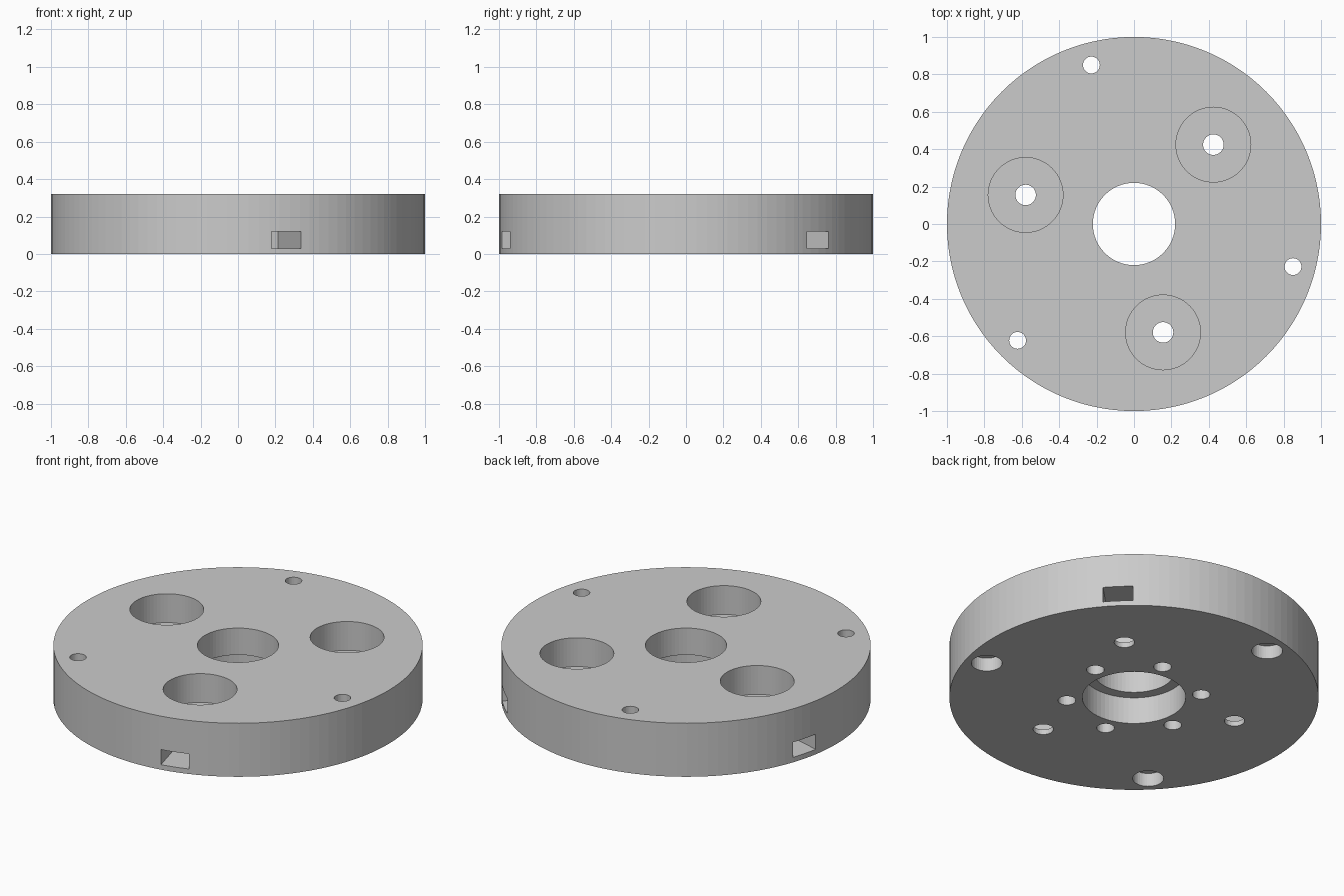
import bpy
from math import cos, sin, radians

cube = bpy.data.objects.get("Cube")
if cube:
    bpy.data.objects.remove(cube)

HEIGHT = 0.32
OVER = 0.05  # cutters overshoot the faces they open

grey = bpy.data.materials.new("grey")
grey.use_nodes = True
grey.diffuse_color = (0.6, 0.6, 0.6, 1)
grey.node_tree.nodes["Principled BSDF"].inputs["Base Color"].default_value = (0.6, 0.6, 0.6, 1)


def cylinder(name, radius, z0, z1, x=0, y=0, sides=48):
    bpy.ops.mesh.primitive_cylinder_add(vertices=sides, radius=radius, depth=z1 - z0,
                                        location=(x, y, (z0 + z1) / 2))
    obj = bpy.context.object
    obj.name = name
    return obj


def cut(cutter):
    """Subtract the cutter from the disc, then discard it."""
    cutter.hide_render = True
    mod = disc.modifiers.new("cut", "BOOLEAN")
    mod.operation = "DIFFERENCE"
    mod.solver = "EXACT"
    mod.object = cutter
    bpy.context.view_layer.objects.active = disc
    bpy.ops.object.modifier_apply(modifier=mod.name)
    bpy.data.objects.remove(cutter)


def drill(radius, z0, z1, distance=0, angle=0, sides=48):
    a = radians(angle)
    cut(cylinder("drill", radius, z0, z1, distance * cos(a), distance * sin(a), sides))


# Main disc
disc = cylinder("disc_body", 1.0, 0, HEIGHT, sides=112)
disc.data.materials.append(grey)

# Centre bore with a wider recess underneath
drill(0.22, -OVER, HEIGHT + OVER, sides=64)
drill(0.28, -OVER, 0.16, sides=64)

for angle in (45, 165, 285):
    # Round pocket in the top with a bolt hole through its floor
    drill(0.2, 0.148, HEIGHT + OVER, 0.6, angle, 64)
    drill(0.055, -OVER, 0.2, 0.6, angle, 32)

    # Nut slot running in from the rim, under the pocket
    inner, outer = 0.525, 1.1
    a = radians(angle)
    mid = (inner + outer) / 2
    bpy.ops.mesh.primitive_cube_add(size=1, location=(mid * cos(a), mid * sin(a), 0.075),
                                    rotation=(0, 0, a))
    slot = bpy.context.object
    slot.scale = (outer - inner, 0.162, 0.09)
    cut(slot)

    # Mounting hole near the rim, counterbored from below
    drill(0.045, -OVER, HEIGHT + OVER, 0.88, angle + 60, 32)
    drill(0.084, -OVER, 0.08, 0.88, angle + 60, 40)

# Ring of blind holes around the bottom recess
for i in range(6):
    drill(0.048, -OVER, 0.16, 0.365, 15 + 60 * i, 32)
